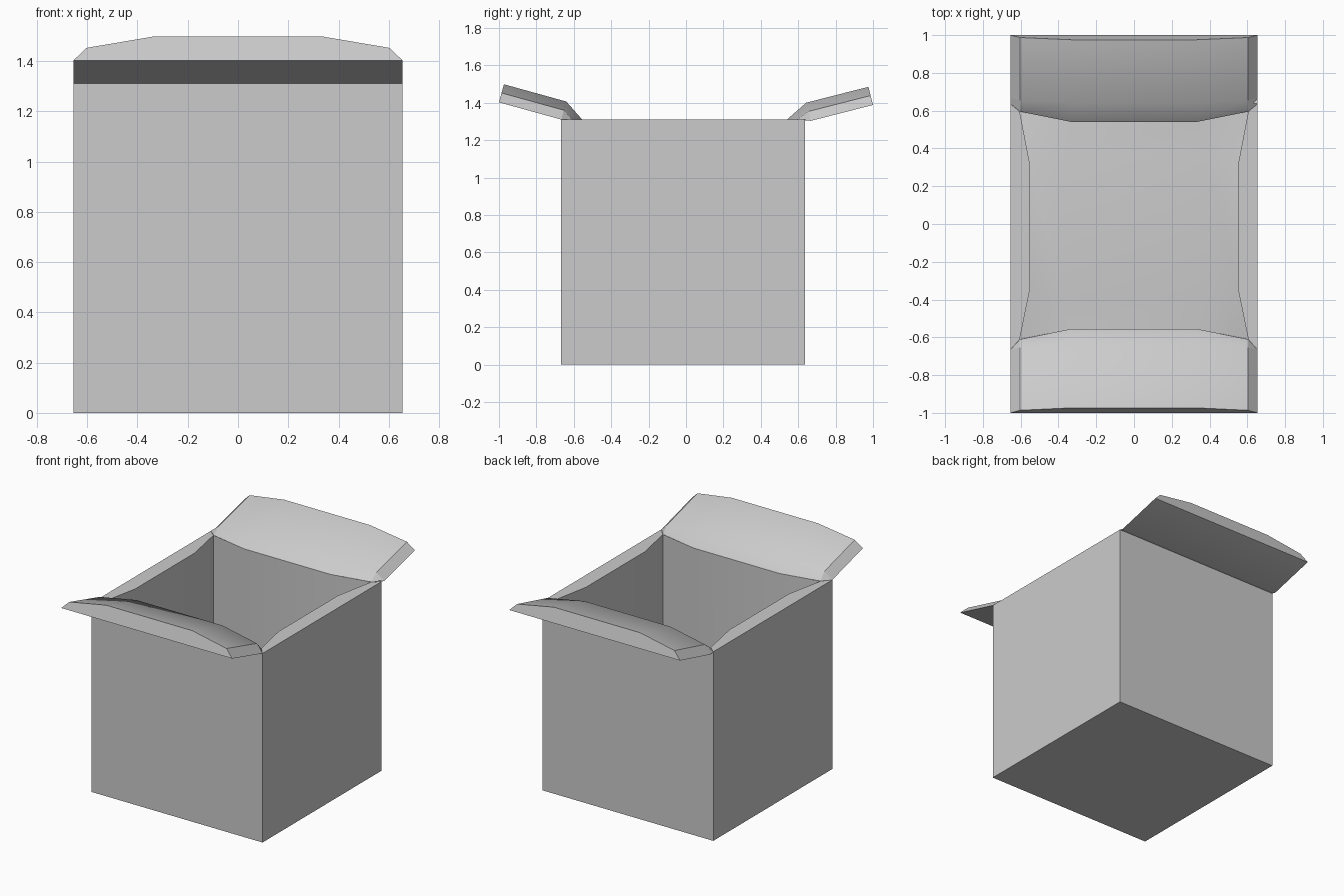
import bpy, bmesh, math

if "Cube" in bpy.data.objects:
    bpy.data.objects.remove(bpy.data.objects["Cube"])

W, H = 0.655, 1.31            # half width, height of the box
YF, YB = -0.667, 0.637        # front and back wall planes


def make(name, verts, faces, angle):
    me = bpy.data.meshes.new(name)
    me.from_pydata(verts, [], faces)
    bm = bmesh.new()
    bm.from_mesh(me)
    bmesh.ops.remove_doubles(bm, verts=bm.verts, dist=1e-5)
    bmesh.ops.recalc_face_normals(bm, faces=bm.faces)
    bm.to_mesh(me)
    bm.free()
    ob = bpy.data.objects.new(name, me)
    bpy.context.collection.objects.link(ob)
    bpy.ops.object.select_all(action='DESELECT')
    ob.select_set(True)
    bpy.context.view_layer.objects.active = ob
    bpy.ops.object.shade_smooth_by_angle(angle=math.radians(angle))
    return ob


# Box body: outer shell, bulged inner walls, side rims and floor
outer = [(W, YF), (W, YB), (-W, YB), (-W, YF)]
inner = [(.605, -.61), (.55, -.34), (.55, .31), (.605, .595), (.33, .54), (-.33, .54),
         (-.605, .595), (-.55, .31), (-.55, -.34), (-.605, -.61), (-.33, -.555), (.33, -.555)]
corners = [0, 3, 6, 9]
floor = [(.38, -.39), (.38, .37), (-.38, .37), (-.38, -.39)]

verts = [(x, y, 0) for x, y in outer] + [(x, y, H) for x, y in outer]
verts += [(x, y, H) for x, y in inner]                                               # 8..19
verts += [(x, y, .05 if i in corners else .1) for i, (x, y) in enumerate(inner)]     # 20..31
verts += [(x, y, .1) for x, y in floor]                                              # 32..35
faces = [(0, 1, 2, 3), (32, 33, 34, 35)]
for i in range(4):
    j = (i + 1) % 4
    faces.append((i, j, 4 + j, 4 + i))
    c = [20 + (3 * i + k) % 12 for k in range(4)]
    a, b = 32 + i, 32 + j
    faces += [(c[0], c[1], a), (c[1], c[2], b, a), (c[2], c[3], b)]
for i in range(12):
    j = (i + 1) % 12
    faces.append((8 + i, 8 + j, 20 + j, 20 + i))
faces += [(4, 5, 11, 10, 9, 8), (6, 7, 17, 16, 15, 14)]
make("box_body", verts, faces, 30)


# Flaps: three cross-sections (inner rim, fold, tip) skinned together
def flap(name, s, wall, rim_corner, rim_mid, fold, tip):
    dy, dz = tip[0] - fold[0], tip[1] - fold[1]
    n = math.hypot(dy, dz)
    ny, nz = -dz / n, dy / n      # thickness direction in profile
    xs = [-W, -.603, -.33, .33, .603, W]
    thick = [0, .052, .1, .1, .052, 0]
    rim = [wall, rim_corner, rim_mid, rim_mid, rim_corner, wall]
    v = [(x, s * y, H) for x, y in zip(xs, rim)]
    for y, z in (fold, tip):
        v += [(x, s * (y + ny * t), z + nz * t) for x, t in zip(xs, thick)]
    f = [(12, 13, 14, 15, 16, 17), (6, 11, 17, 12)]
    if abs(wall - fold[0]) > 1e-4:
        f.append((0, 5, 11, 6))
    for r in (0, 6):
        for c in range(5):
            q = (r + c, r + c + 1, r + c + 7, r + c + 6)
            if r == 0 and abs(wall - fold[0]) < 1e-4:   # shared hinge corner
                q = (0, 1, 7) if c == 0 else (4, 5, 10) if c == 4 else q
            f.append(q)
    ob = make(name, v, f, 40)
    # end bevels stay flat
    for p in ob.data.polygons:
        if abs(p.normal.x) > 0.5:
            p.use_smooth = False


flap("front_flap", -1, -YF, .61, .555, (.667, H), (1.0, 1.402))
flap("back_flap", 1, YB, .595, .54, (.667, 1.303), (1.0, 1.388))
